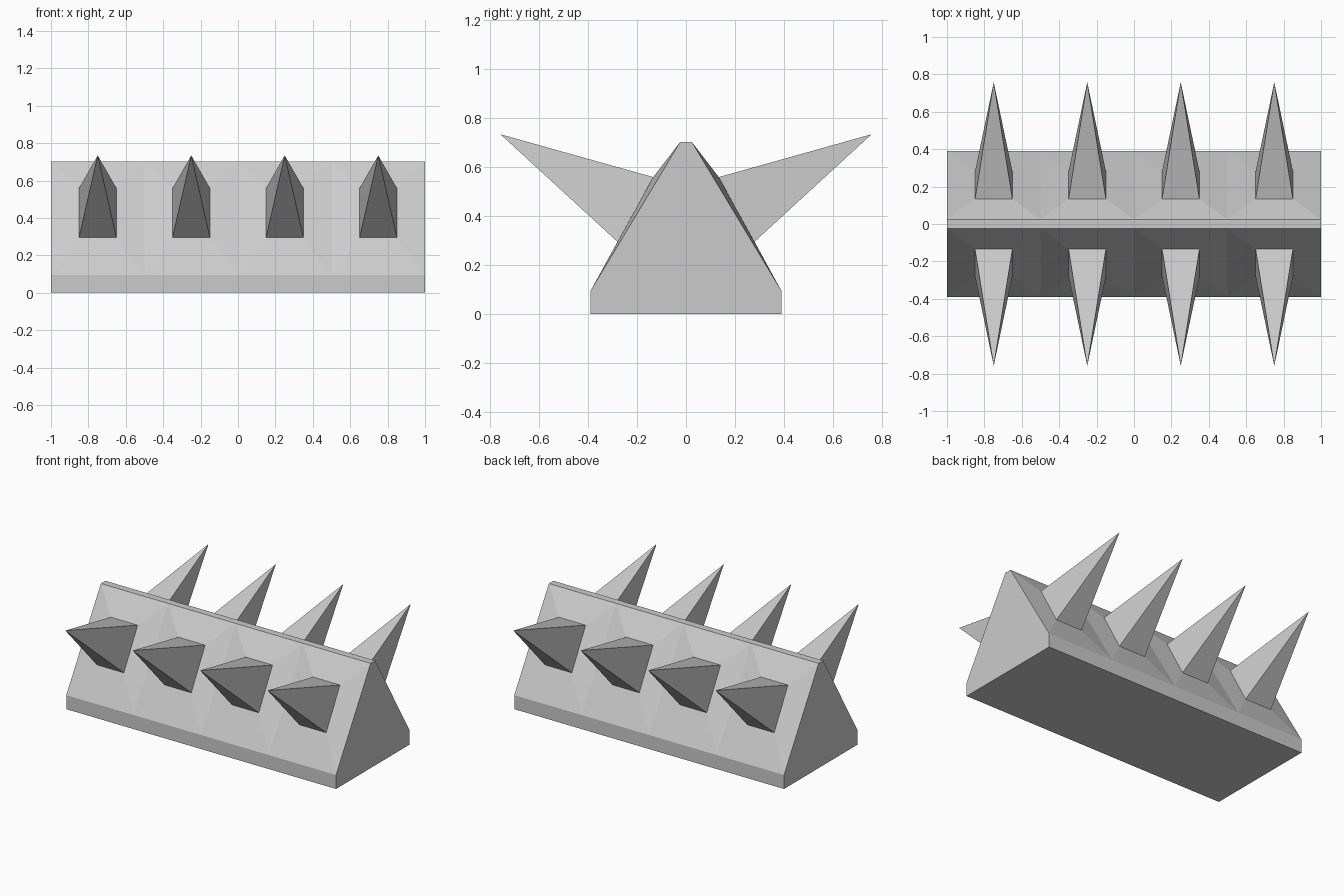
import bpy, bmesh
from mathutils import Vector

cube = bpy.data.objects.get("Cube")
if cube:
    bpy.data.objects.remove(cube, do_unlink=True)

# Single material
grey = bpy.data.materials.new("light_grey")
grey.use_nodes = True
colour = (0.6, 0.6, 0.6, 1)
grey.diffuse_color = colour
grey.node_tree.nodes["Principled BSDF"].inputs["Base Color"].default_value = colour

# Cross-section points as (distance from middle, height)
FOOT, SHOULDER, RIDGE = (0.39, 0), (0.39, 0.094), (0.024, 0.702)
BASE_LOW, BASE_HIGH, TIP = (0.28, 0.295), (0.134, 0.559), (0.758, 0.734)
CENTRES = [-0.75, -0.25, 0.25, 0.75]
CELL, SPIKE = 0.25, 0.1  # half widths


def at(x, point, side):
    return Vector((x, point[0] * side, point[1]))


def make_object(name, faces):
    """Weld a list of polygons into one flat-shaded object."""
    bm = bmesh.new()
    for face in faces:
        bm.faces.new([bm.verts.new(p) for p in face])
    bmesh.ops.remove_doubles(bm, verts=bm.verts, dist=0.0005)
    bmesh.ops.recalc_face_normals(bm, faces=bm.faces)
    mesh = bpy.data.meshes.new(name)
    bm.to_mesh(mesh)
    bm.free()
    mesh.materials.append(grey)
    obj = bpy.data.objects.new(name, mesh)
    bpy.context.collection.objects.link(obj)
    return obj


def ring(x, half, low, high, side):
    return [at(x - half, low, side), at(x + half, low, side),
            at(x + half, high, side), at(x - half, high, side)]


# Barrier body: bulging panel frames around each spike, plus strips and ends
body = []
for x in CENTRES:
    l, r = x - CELL, x + CELL
    body.append([at(l, RIDGE, -1), at(r, RIDGE, -1), at(r, RIDGE, 1), at(l, RIDGE, 1)])
    body.append([at(l, FOOT, -1), at(l, FOOT, 1), at(r, FOOT, 1), at(r, FOOT, -1)])
    for side in (-1, 1):
        outer = ring(x, CELL, SHOULDER, RIDGE, side)
        inner = ring(x, SPIKE, BASE_LOW, BASE_HIGH, side)
        for i in range(4):
            j = (i + 1) % 4
            body.append([outer[i], outer[j], inner[j], inner[i]])
        body.append(inner)
        body.append(ring(x, CELL, FOOT, SHOULDER, side))
for x in (-1, 1):
    body.append([at(x, p, -1) for p in (FOOT, SHOULDER, RIDGE)]
                + [at(x, p, 1) for p in (RIDGE, SHOULDER, FOOT)])
make_object("barrier_body", body)

# Four-sided spikes along both slopes
for side, label in ((-1, "front"), (1, "back")):
    for n, x in enumerate(CENTRES, 1):
        base = ring(x, SPIKE, BASE_LOW, BASE_HIGH, side)
        tip = at(x, TIP, side)
        faces = [[base[i], base[(i + 1) % 4], tip] for i in range(4)]
        make_object(f"{label}_spike_{n}", faces + [base])
